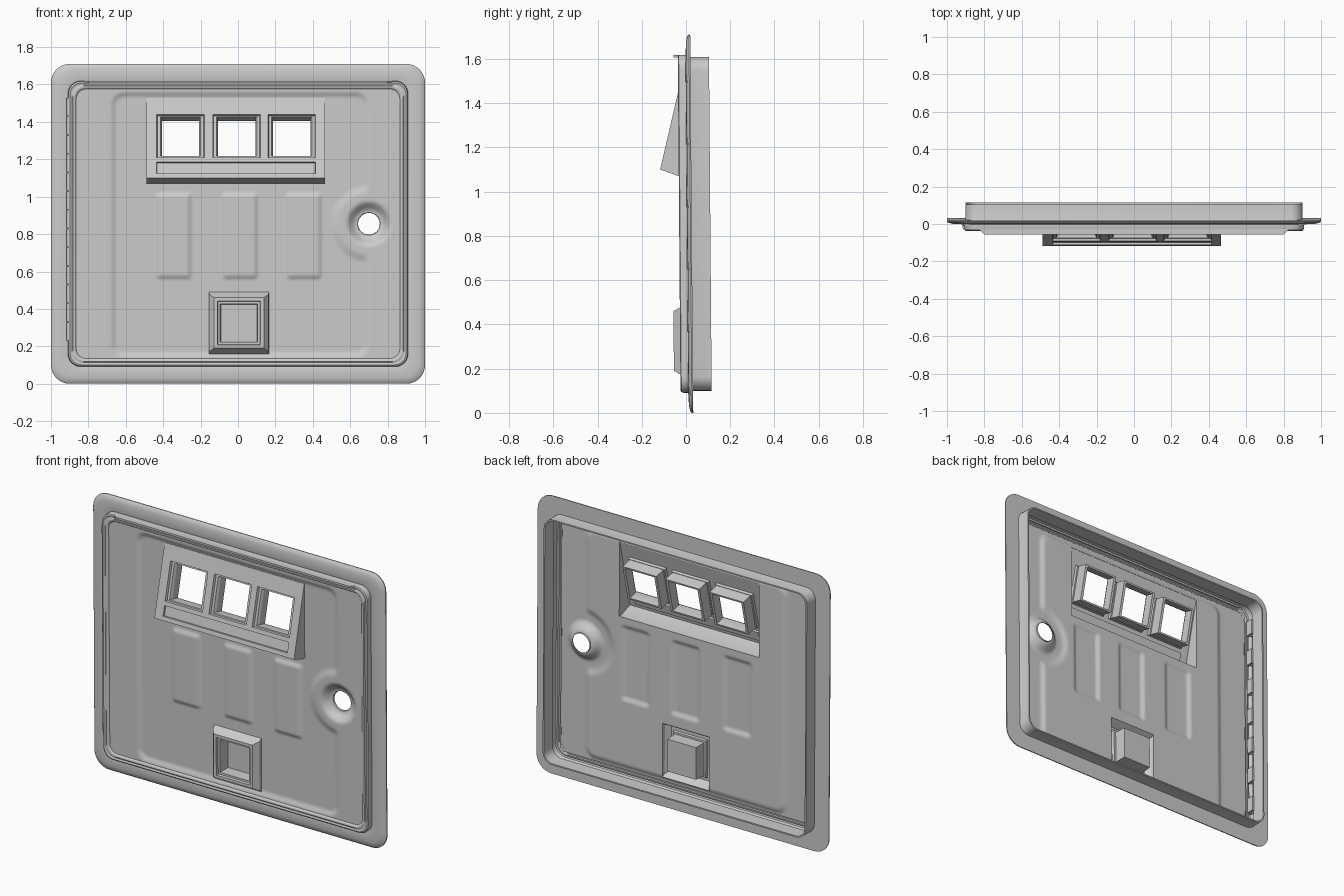
import bpy, bmesh, math

if "Cube" in bpy.data.objects:
    bpy.data.objects.remove(bpy.data.objects["Cube"])

grey = bpy.data.materials.new("painted_metal_grey")
grey.diffuse_color = (0.6, 0.6, 0.6, 1)
grey.use_nodes = True
grey.node_tree.nodes["Principled BSDF"].inputs["Base Color"].default_value = grey.diffuse_color
CZ = 0.855  # middle height of the door


def finish(name, bm, angle=35):
    """Lean the part slightly, as the whole door does, and make an object."""
    bmesh.ops.remove_doubles(bm, verts=bm.verts, dist=0.0002)
    bmesh.ops.recalc_face_normals(bm, faces=bm.faces)
    for v in bm.verts:
        v.co.y -= 0.008 * (v.co.z - CZ)
    me = bpy.data.meshes.new(name)
    bm.to_mesh(me)
    bm.free()
    me.materials.append(grey)
    me.shade_smooth()
    me.set_sharp_from_angle(angle=math.radians(angle))
    ob = bpy.data.objects.new(name, me)
    bpy.context.collection.objects.link(ob)
    return ob


def bridge(bm, loops, closed=False):
    n = len(loops[0])
    pairs = list(zip(loops, loops[1:]))
    if closed:
        pairs.append((loops[-1], loops[0]))
    for a, b in pairs:
        for i in range(n):
            j = (i + 1) % n
            bm.faces.new((a[i], a[j], b[j], b[i]))


def rounded_ring(bm, inset, y):
    """Rounded rectangle, inset from the outer edge of the flange."""
    r = 0.1 - inset * 0.35
    hw, hh = 1 - inset - r, 0.855 - inset - r
    ring = []
    for q, (sx, sz) in enumerate(((1, 1), (-1, 1), (-1, -1), (1, -1))):
        for k in range(9):
            a = math.pi / 2 * (q + k / 8)
            ring.append(bm.verts.new((sx * hw + r * math.cos(a), y,
                                      CZ + sz * hh + r * math.sin(a))))
    return ring


def frame(name, profile, closed):
    bm = bmesh.new()
    bridge(bm, [rounded_ring(bm, o, y) for o, y in profile], closed)
    return finish(name, bm)


def nested(bm, cx, cz, steps, place, cap=False):
    """Stack of rectangles (half width, half height, depth)."""
    loops = [[bm.verts.new(place(cx + sx * w, cz + sz * h, d))
              for sx, sz in ((-1, -1), (1, -1), (1, 1), (-1, 1))]
             for w, h, d in steps]
    bridge(bm, loops)
    if cap:
        bm.faces.new(loops[-1])


def prism(bm, pts, x0, x1):
    """Extrude a (y, z) outline along x."""
    a = [bm.verts.new((x0, y, z)) for y, z in pts]
    b = [bm.verts.new((x1, y, z)) for y, z in pts]
    bridge(bm, [a, b])
    bm.faces.new(a)
    bm.faces.new(b)


# Outer flange with the deep sleeve behind it
frame("flange_and_sleeve",
      [(0, 0.026), (0, 0.02), (0.006, 0.013), (0.03, 0.007), (0.085, 0.004),
       (0.096, 0.008), (0.1, 0.02), (0.1, 0.11), (0.108, 0.11),
       (0.11, 0.026)], True)

# Raised rolled rim of the door
frame("door_rim",
      [(0.091, 0.012), (0.091, -0.018), (0.094, -0.027), (0.101, -0.031),
       (0.108, -0.027), (0.113, -0.027), (0.118, -0.031), (0.125, -0.031),
       (0.132, -0.027), (0.136, -0.02)], False)

# Drip lip along the top of the door
bm = bmesh.new()
ends = [[bm.verts.new((x, y, z)) for x, y in
         ((-0.83, -0.02), (-0.8, -0.05), (0.8, -0.05), (0.83, -0.02))]
        for z in (1.607, 1.619)]
bridge(bm, ends)
for e in ends:
    bm.faces.new(e)
finish("top_lip", bm)


# Pressed door sheet
def smooth(a, b, t):
    t = min(1, max(0, (t - a) / (b - a)))
    return t * t * (3 - 2 * t)


def box_distance(x, z, cx, cz, hw, hh, r):
    dx, dz = abs(x - cx) - hw + r, abs(z - cz) - hh + r
    return math.hypot(max(dx, 0), max(dz, 0)) + min(max(dx, dz), 0) - r


LOCK = (0.7, 0.855)
PADS = (-0.345, 0.01, 0.352)


def sheet_y(x, z):
    r = math.hypot(x - LOCK[0], z - LOCK[1])
    centre = 1 - smooth(-0.02, 0.012, box_distance(x, z, 0.01, 0.85, 0.68, 0.7, 0.06))
    centre *= smooth(0.16, 0.21, r)
    pad = max(1 - smooth(-0.02, 0.004, box_distance(x, z, p, 0.79, 0.095, 0.23, 0.02))
              for p in PADS)
    dish = 1 - smooth(0.065, 0.125, r)
    return -0.022 + 0.012 * centre - 0.012 * pad + 0.04 * dish


def spaced(breaks, step):
    out = [breaks[0]]
    for a, b in zip(breaks, breaks[1:]):
        n = max(1, round((b - a) / step))
        out += [a + (b - a) * k / n for k in range(1, n + 1)]
    return out


BOX = (-0.49, 0.465, 1.07, 1.53)
POCKET = (-0.155, 0.165, 0.16, 0.49)
xs = spaced([-0.87, BOX[0], POCKET[0], POCKET[1], BOX[1], 0.87], 0.011)
zs = spaced([0.13, POCKET[2], POCKET[3], BOX[2], BOX[3], 1.58], 0.011)
bm = bmesh.new()
grid = [[bm.verts.new((x, 0, z)) for x in xs] for z in zs]
for i in range(len(zs) - 1):
    for j in range(len(xs) - 1):
        mx, mz = (xs[j] + xs[j + 1]) / 2, (zs[i] + zs[i + 1]) / 2
        if any(a < mx < b and c < mz < d for a, b, c, d in (BOX, POCKET)):
            continue
        if math.hypot(mx - LOCK[0], mz - LOCK[1]) < 0.06:
            continue
        bm.faces.new((grid[i][j], grid[i][j + 1], grid[i + 1][j + 1], grid[i + 1][j]))
bmesh.ops.delete(bm, geom=[v for v in bm.verts if not v.link_faces], context='VERTS')
for v in bm.verts:  # round off the lock hole
    dx, dz = v.co.x - LOCK[0], v.co.z - LOCK[1]
    r = math.hypot(dx, dz)
    if v.is_boundary and r < 0.1:
        v.co.x, v.co.z = LOCK[0] + dx * 0.06 / r, LOCK[1] + dz * 0.06 / r
for v in bm.verts:
    v.co.y = sheet_y(v.co.x, v.co.z)
finish("door_sheet", bm)

# Short collar inside the lock hole
bm = bmesh.new()
bridge(bm, [[bm.verts.new((LOCK[0] + r * math.cos(a * math.pi / 16), y,
                           LOCK[1] + r * math.sin(a * math.pi / 16)))
             for a in range(32)] for r, y in ((0.061, 0.017), (0.058, 0.026))])
finish("lock_collar", bm)


# Slanted coin housing with three windows and a long slot
def face_point(x, z, d):
    return (x, -0.115 + 0.24 * (z - 1.10) + 0.972 * d, z - 0.233 * d)


bm = bmesh.new()
wx = [-0.49, -0.435, -0.18, -0.135, 0.12, 0.16, 0.415, 0.465]
wz = [1.10, 1.125, 1.185, 1.21, 1.44, 1.53]
for i in range(5):
    for j in range(7):
        window = i == 3 and j in (1, 3, 5)
        slot = i == 1 and 1 <= j <= 5
        if not window and not slot:
            bm.faces.new([bm.verts.new(face_point(wx[a], wz[b], 0)) for a, b in
                          ((j, i), (j + 1, i), (j + 1, i + 1), (j, i + 1))])
for cx in (-0.3075, -0.0075, 0.2875):
    nested(bm, cx, 1.325, [(0.1275, 0.115, 0), (0.123, 0.111, 0.014),
                           (0.108, 0.104, 0.014), (0.1, 0.1, 0.03),
                           (0.1, 0.1, 0.085), (0.116, 0.11, 0.085),
                           (0.116, 0.11, 0.016)], face_point)
nested(bm, -0.01, 1.155, [(0.425, 0.03, 0), (0.423, 0.028, 0.012)], face_point, True)
side = [(-0.115, 1.10), (-0.0118, 1.53), (-0.01, 1.53), (-0.01, 1.07), (-0.03, 1.07)]
for x in (wx[0], wx[-1]):
    bm.faces.new([bm.verts.new((x, y, z)) for y, z in side])
for a, b in ((0, 4), (4, 3), (1, 2)):
    bm.faces.new([bm.verts.new((x, *side[k])) for x, k in
                  ((wx[0], a), (wx[-1], a), (wx[-1], b), (wx[0], b))])
finish("coin_housing", bm, 20)

# Coin return pocket
bm = bmesh.new()
nested(bm, 0.005, 0.325,
       [(0.16, 0.165, -0.01), (0.158, 0.152, -0.03), (0.133, 0.135, -0.06),
        (0.115, 0.117, -0.06), (0.112, 0.114, -0.045), (0.1, 0.102, -0.045),
        (0.097, 0.099, 0.03)], lambda x, z, d: (x, d, z), True)
finish("return_pocket", bm, 20)

# Hinge knuckles and the leaf tabs showing behind them
bm = bmesh.new()
for k in range(13):
    z0, z1 = 0.232 + 0.1 * k, 0.328 + 0.1 * k
    rings = [[bm.verts.new((-0.903 + 0.014 * math.cos(a * math.pi / 6),
                            -0.012 + 0.014 * math.sin(a * math.pi / 6), z))
              for a in range(12)] for z in (z0, z1)]
    bridge(bm, rings)
    for r in rings:
        bm.faces.new(r)
    if k % 2 == 0:
        prism(bm, [(-0.015, z0), (0.03, z0), (0.03, z1), (-0.015, z1)], -0.89, -0.878)
finish("hinge", bm)
